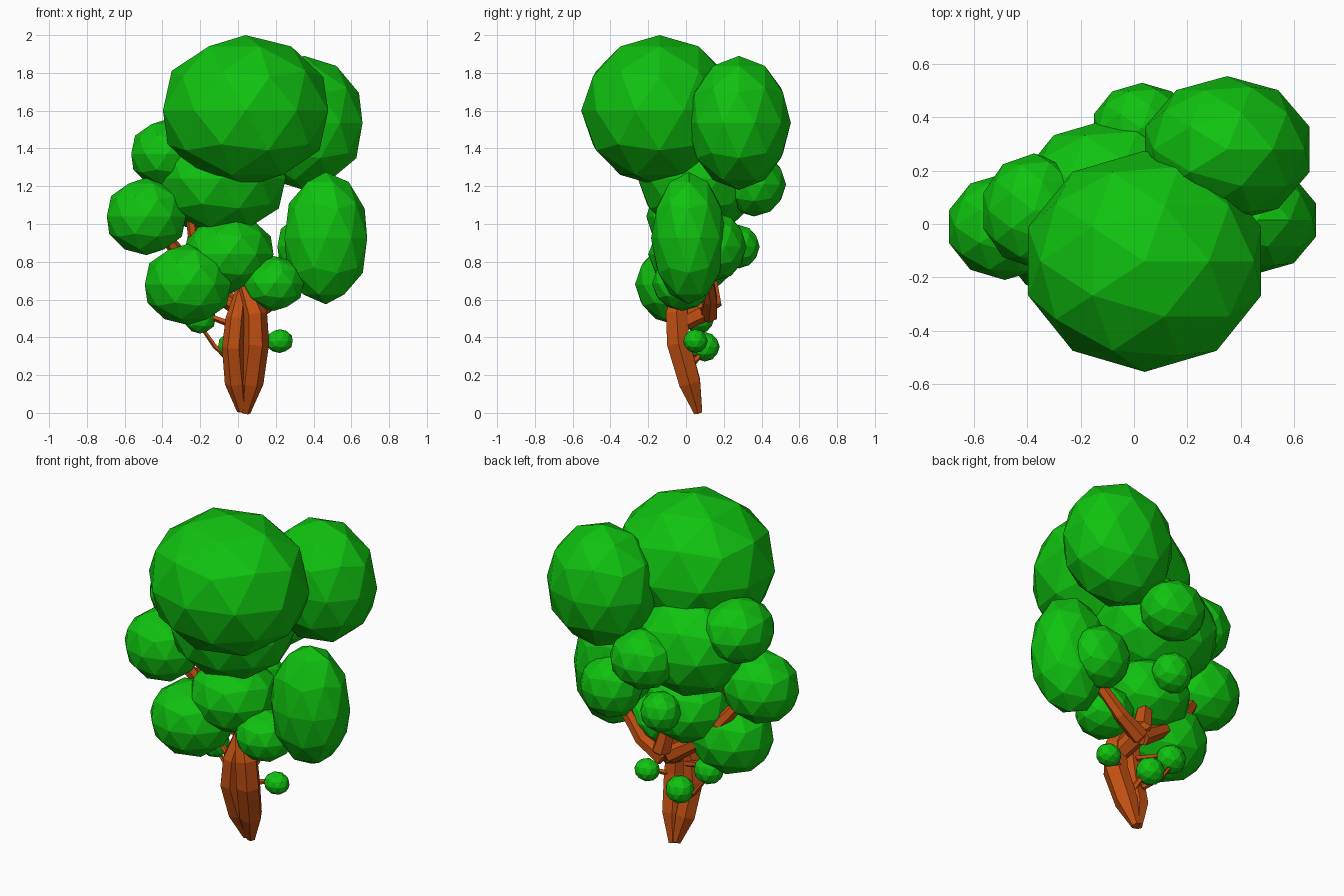
import bpy, bmesh, math
from mathutils import Vector


def material(name, rgb):
    m = bpy.data.materials.new(name)
    m.diffuse_color = (*rgb, 1)
    return m


LEAF = material("leaf green", (0.005, 0.54, 0.005))
BARK = material("bark brown", (0.54, 0.08, 0.006))


def finish(name, bm, mat):
    bmesh.ops.recalc_face_normals(bm, faces=bm.faces[:])
    mesh = bpy.data.meshes.new(name)
    bm.to_mesh(mesh)
    bm.free()
    mesh.materials.append(mat)
    ob = bpy.data.objects.new(name, mesh)
    bpy.context.collection.objects.link(ob)


def blob(name, c, r):
    """Faceted leaf clump, centre c and radii r."""
    bm = bmesh.new()
    bmesh.ops.create_icosphere(bm, subdivisions=2, radius=1)
    for v in bm.verts:
        v.co = Vector(c) + Vector((v.co.x * r[0], v.co.y * r[1], v.co.z * r[2]))
    finish(name, bm, LEAF)


def limb(name, path, sides=6):
    """Faceted tube through (x, y, z, radius) stations."""
    bm = bmesh.new()
    pts = [Vector(p[:3]) for p in path]
    rings = []
    for i, p in enumerate(path):
        d = (pts[min(i + 1, len(pts) - 1)] - pts[max(i - 1, 0)]).normalized()
        ref = Vector((0, 1, 0)) if abs(d.y) < 0.8 else Vector((1, 0, 0))
        u = d.cross(ref).normalized()
        w = d.cross(u)
        rings.append([bm.verts.new(pts[i] + p[3] * (u * math.cos(a) + w * math.sin(a)))
                      for a in (2 * math.pi * k / sides for k in range(sides))])
    for a, b in zip(rings, rings[1:]):
        for k in range(sides):
            j = (k + 1) % sides
            bm.faces.new((a[k], a[j], b[j], b[k]))
    bm.faces.new(rings[0])
    bm.faces.new(rings[-1])
    finish(name, bm, BARK)


# Leaf clumps of the crown
blob("crown_top", (0.04, -0.14, 1.60), (0.46, 0.415, 0.40))
blob("crown_back_right", (0.35, 0.28, 1.535), (0.325, 0.275, 0.355))
blob("crown_core", (-0.09, 0.07, 1.24), (0.36, 0.325, 0.30))
blob("crown_lower_core", (-0.05, 0.04, 0.84), (0.25, 0.24, 0.21))
blob("clump_upper_left", (-0.375, 0.05, 1.37), (0.20, 0.215, 0.185))
blob("clump_left", (-0.485, -0.01, 1.04), (0.22, 0.20, 0.205))
blob("clump_lower_left", (-0.265, -0.05, 0.68), (0.24, 0.22, 0.215))
blob("clump_lower_front", (0.19, -0.02, 0.685), (0.165, 0.16, 0.145))
blob("clump_right", (0.465, 0.015, 0.925), (0.23, 0.20, 0.35))
blob("clump_right_back", (0.38, 0.16, 0.88), (0.18, 0.16, 0.18))
blob("clump_back", (0.03, 0.36, 1.21), (0.19, 0.17, 0.17))
blob("clump_back_small", (-0.03, 0.28, 0.88), (0.115, 0.11, 0.115))

# Tufts near the trunk
blob("tuft_right", (0.22, 0.05, 0.38), (0.073, 0.065, 0.063))
blob("tuft_back", (-0.03, 0.10, 0.35), (0.08, 0.078, 0.078))
blob("tuft_left", (-0.20, 0.07, 0.50), (0.085, 0.08, 0.08))

# Twin bowed trunk strands sharing a narrow foot
limb("trunk_left", [(0.02, 0.06, 0.01, 0.025), (-0.01, 0.02, 0.16, 0.06),
                    (-0.025, -0.035, 0.35, 0.06), (-0.01, -0.04, 0.50, 0.055),
                    (0.02, 0.0, 0.66, 0.03)])
limb("trunk_right", [(0.04, 0.065, 0.0, 0.025), (0.07, 0.02, 0.16, 0.065),
                     (0.095, -0.04, 0.37, 0.07), (0.09, -0.05, 0.52, 0.065),
                     (0.03, -0.01, 0.70, 0.04)])
# Boughs reaching into the crown
limb("bough_back", [(0.08, -0.02, 0.48, 0.05), (0.06, 0.08, 0.53, 0.055),
                    (0.06, 0.14, 0.58, 0.055), (0.02, 0.12, 0.75, 0.04)])
limb("bough_right", [(0.06, 0.12, 0.52, 0.05), (0.20, 0.13, 0.60, 0.04),
                     (0.38, 0.10, 0.80, 0.03)])
limb("bough_left", [(0.03, 0.10, 0.54, 0.05), (-0.15, 0.09, 0.66, 0.04),
                    (-0.28, 0.09, 0.80, 0.04), (-0.42, 0.02, 0.98, 0.03)])
limb("bough_upper_left", [(-0.22, 0.0, 0.80, 0.03), (-0.27, 0.0, 1.20, 0.025)])
# Twigs carrying the tufts
limb("twig_left", [(-0.01, 0.0, 0.46, 0.02), (-0.12, 0.04, 0.50, 0.016),
                   (-0.20, 0.07, 0.54, 0.01)], 5)
limb("twig_left_low", [(-0.02, 0.04, 0.27, 0.018), (-0.12, 0.09, 0.35, 0.013),
                       (-0.19, 0.08, 0.45, 0.01)], 5)
limb("twig_right", [(0.10, 0.0, 0.37, 0.018), (0.20, 0.05, 0.39, 0.01)], 5)
limb("twig_back", [(0.03, 0.02, 0.25, 0.02), (0.0, 0.10, 0.33, 0.012)], 5)
